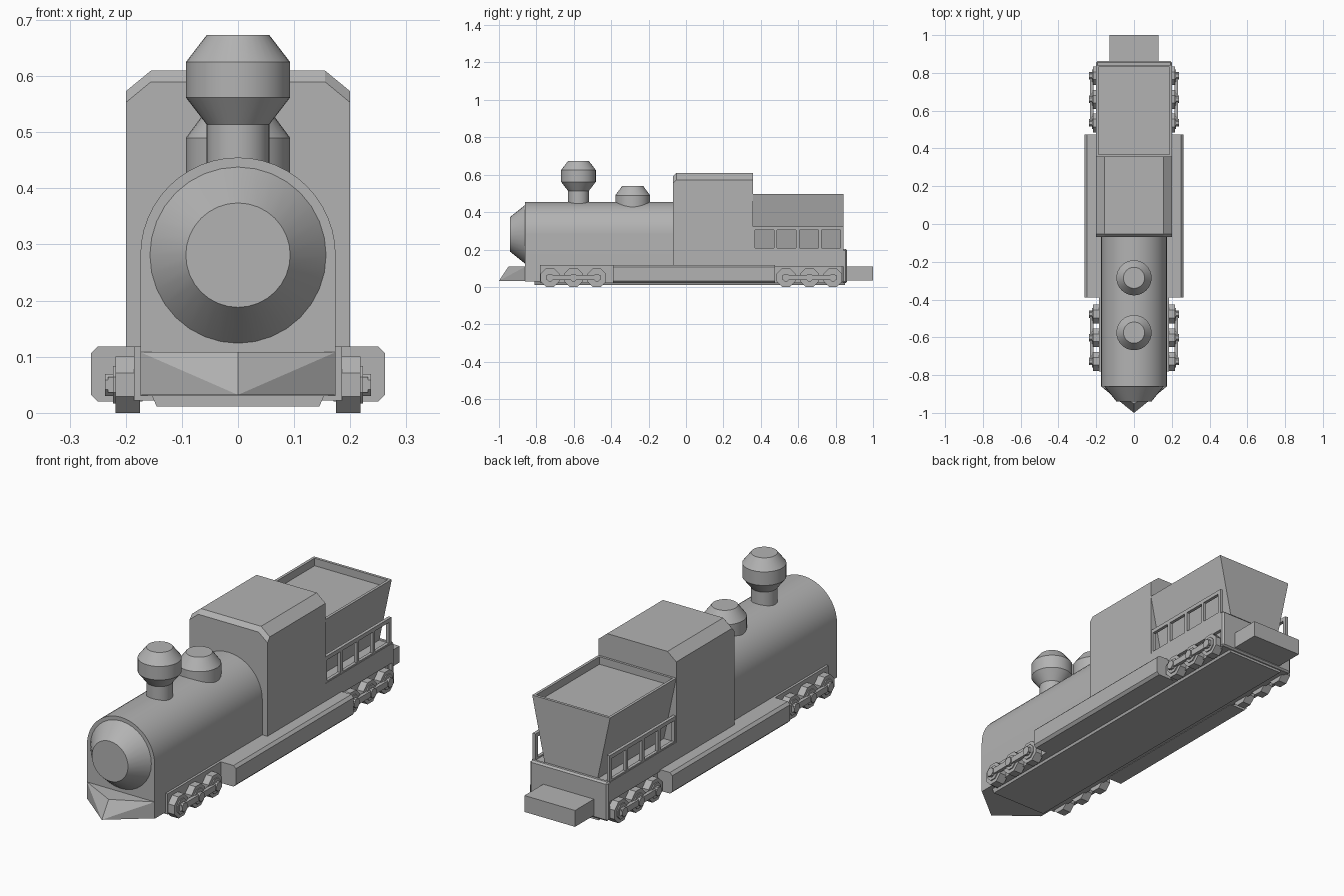
import bpy, bmesh, math
from mathutils import Matrix, Vector

if "Cube" in bpy.data.objects:
    bpy.data.objects.remove(bpy.data.objects["Cube"])

grey = bpy.data.materials.new("plain_grey")
grey.diffuse_color = (0.45, 0.45, 0.45, 1)
grey.use_nodes = True
grey.node_tree.nodes["Principled BSDF"].inputs["Base Color"].default_value = grey.diffuse_color


def finish(name, bm, smooth=False):
    bmesh.ops.recalc_face_normals(bm, faces=bm.faces)
    me = bpy.data.meshes.new(name)
    bm.to_mesh(me)
    bm.free()
    ob = bpy.data.objects.new(name, me)
    bpy.context.collection.objects.link(ob)
    me.materials.append(grey)
    if smooth:
        bpy.ops.object.select_all(action='DESELECT')
        bpy.context.view_layer.objects.active = ob
        ob.select_set(True)
        bpy.ops.object.shade_smooth_by_angle(angle=math.radians(25))
    return ob


def add_box(bm, x0, x1, y0, y1, z0, z1):
    m = Matrix.Translation(((x0 + x1) / 2, (y0 + y1) / 2, (z0 + z1) / 2)) \
        @ Matrix.Diagonal((x1 - x0, y1 - y0, z1 - z0, 1))
    bmesh.ops.create_cube(bm, size=1, matrix=m)


def box(name, *b, chamfer=0):
    bm = bmesh.new()
    add_box(bm, *b)
    if chamfer:
        bmesh.ops.bevel(bm, geom=bm.edges[:], offset=chamfer, segments=1, affect='EDGES')
    return finish(name, bm)


def extrude_y(name, profile, y0, y1, smooth=False):
    """Extrude an (x, z) outline along y."""
    bm = bmesh.new()
    a = [bm.verts.new((x, y0, z)) for x, z in profile]
    b = [bm.verts.new((x, y1, z)) for x, z in profile]
    bm.faces.new(a)
    bm.faces.new(b)
    n = len(a)
    for i in range(n):
        bm.faces.new((a[i], a[(i + 1) % n], b[(i + 1) % n], b[i]))
    return finish(name, bm, smooth)


def lathe(name, profile, y):
    """Revolve (radius, z) points about a vertical axis."""
    bm = bmesh.new()
    n = 32
    rings = [[bm.verts.new((r * math.cos(math.tau * i / n), y + r * math.sin(math.tau * i / n), z))
              for i in range(n)] for r, z in profile]
    for p, q in zip(rings, rings[1:]):
        for i in range(n):
            bm.faces.new((p[i], p[(i + 1) % n], q[(i + 1) % n], q[i]))
    bm.faces.new(rings[0])
    bm.faces.new(rings[-1])
    return finish(name, bm, True)


# boiler: round top on straight sides
R, ZC = 0.174, 0.281
arch = [(R * math.cos(math.pi * i / 24), ZC + R * math.sin(math.pi * i / 24)) for i in range(25)]
extrude_y("boiler", arch + [(-R, 0.03), (R, 0.03)], -0.86, -0.05, True)

# tapered boiler door
bm = bmesh.new()
bmesh.ops.create_cone(bm, cap_ends=True, segments=32, radius1=0.093, radius2=0.157, depth=0.08,
                      matrix=Matrix.Translation((0, -0.9, ZC)) @ Matrix.Rotation(-math.pi / 2, 4, 'X'))
finish("boiler_door", bm, True)

# chimney and steam dome
lathe("chimney", [(0.056, 0.4), (0.056, 0.514), (0.093, 0.562), (0.093, 0.625), (0.056, 0.673)], -0.575)
lathe("steam_dome", [(0.093, 0.4), (0.093, 0.49), (0.056, 0.54)], -0.285)

# wedge plough at the front
bm = bmesh.new()
for co in [(-R, -0.86, 0.108), (R, -0.86, 0.108), (0, -0.95, 0.108),
           (0, -1, 0.032), (-R, -0.86, 0.032), (R, -0.86, 0.032)]:
    bm.verts.new(co)
bmesh.ops.convex_hull(bm, input=bm.verts[:])
finish("plough", bm)

# cab with chamfered roof, front roof edge lowered
roof = [(-0.2, 0.573), (-0.155, 0.61), (0.155, 0.61), (0.2, 0.573)]
extrude_y("cab", [(-0.2, 0.1)] + roof + [(0.2, 0.1)], -0.052, 0.357)
bm = bmesh.new()
for y, drop in ((-0.052, 0), (-0.07, 0.02)):
    for x, z in roof:
        bm.verts.new((x, y, z - drop))
    for x in (-0.2, 0.2):
        bm.verts.new((x, y, 0.1))
bmesh.ops.convex_hull(bm, input=bm.verts[:])
finish("cab_front", bm)

# chassis, underside plate, rear deck and coupling block
box("chassis", -0.185, 0.185, -0.78, 0.855, 0.022, 0.118)
extrude_y("under_plate", [(-0.153, 0.03), (-0.145, 0.011), (0.145, 0.011), (0.153, 0.03)], -0.81, 0.85)
box("rear_deck", -0.2, 0.2, 0.34, 0.843, 0.11, 0.2)
box("rear_bumper", -0.2, 0.2, 0.835, 0.862, 0.022, 0.203, chamfer=0.008)
box("coupling_block", -0.13, 0.13, 0.85, 1.0, 0.034, 0.11)

# tender hopper: sides lean out, recessed top
bm = bmesh.new()
for x, z in ((0.2, 0.498), (0.135, 0.195)):
    for s in (-1, 1):
        for y in (0.355, 0.843):
            bm.verts.new((s * x, y, z))
bmesh.ops.convex_hull(bm, input=bm.verts[:])
bmesh.ops.dissolve_limit(bm, angle_limit=0.01, verts=bm.verts[:], edges=bm.edges[:])
bmesh.ops.recalc_face_normals(bm, faces=bm.faces)
top = max(bm.faces, key=lambda f: f.calc_center_median().z)
bmesh.ops.inset_region(bm, faces=[top], thickness=0.018)
inner = bmesh.ops.extrude_discrete_faces(bm, faces=[top])["faces"][0]
bmesh.ops.translate(bm, verts=inner.verts[:], vec=Vector((0, 0, -0.035)))
finish("tender_hopper", bm)

# parts on both sides
for side, s in (("left", -1), ("right", 1)):
    def sx(a, b):
        return (min(s * a, s * b), max(s * a, s * b))

    # side tank along the chassis
    t = [(0.17, 0.02), (0.25, 0.02), (0.262, 0.032), (0.262, 0.106), (0.25, 0.118), (0.17, 0.118)]
    extrude_y(side + "_side_tank", [(s * x, z) for x, z in t], -0.39, 0.475)

    # tender railing: posts and rails
    bm = bmesh.new()
    for i in range(5):
        y = 0.352 + i * 0.1185
        add_box(bm, *sx(0.183, 0.198), y, y + 0.017, 0.19, 0.31)
    add_box(bm, *sx(0.183, 0.198), 0.352, 0.843, 0.304, 0.322)
    add_box(bm, *sx(0.183, 0.198), 0.352, 0.843, 0.195, 0.207)
    finish(side + "_railing", bm)

    # wheel trucks: three octagonal wheels with hubs and a side bar
    for end, yc in (("front", -0.602), ("rear", 0.66)):
        bm = bmesh.new()
        for k in (-1, 0, 1):
            for r, x0, x1 in ((0.051, 0.175, 0.218), (0.034, 0.21, 0.223), (0.02, 0.215, 0.237)):
                m = Matrix.Translation((s * (x0 + x1) / 2, yc + k * 0.125, 0.05)) \
                    @ Matrix.Rotation(math.pi / 2, 4, 'Y') @ Matrix.Rotation(math.pi / 8, 4, 'Z')
                rr = r / math.cos(math.pi / 8) * 0.98
                bmesh.ops.create_cone(bm, cap_ends=True, segments=8, radius1=rr, radius2=rr,
                                      depth=x1 - x0, matrix=m)
        add_box(bm, *sx(0.215, 0.232), yc - 0.145, yc + 0.145, 0.036, 0.064)
        finish(side + "_" + end + "_wheels", bm)
